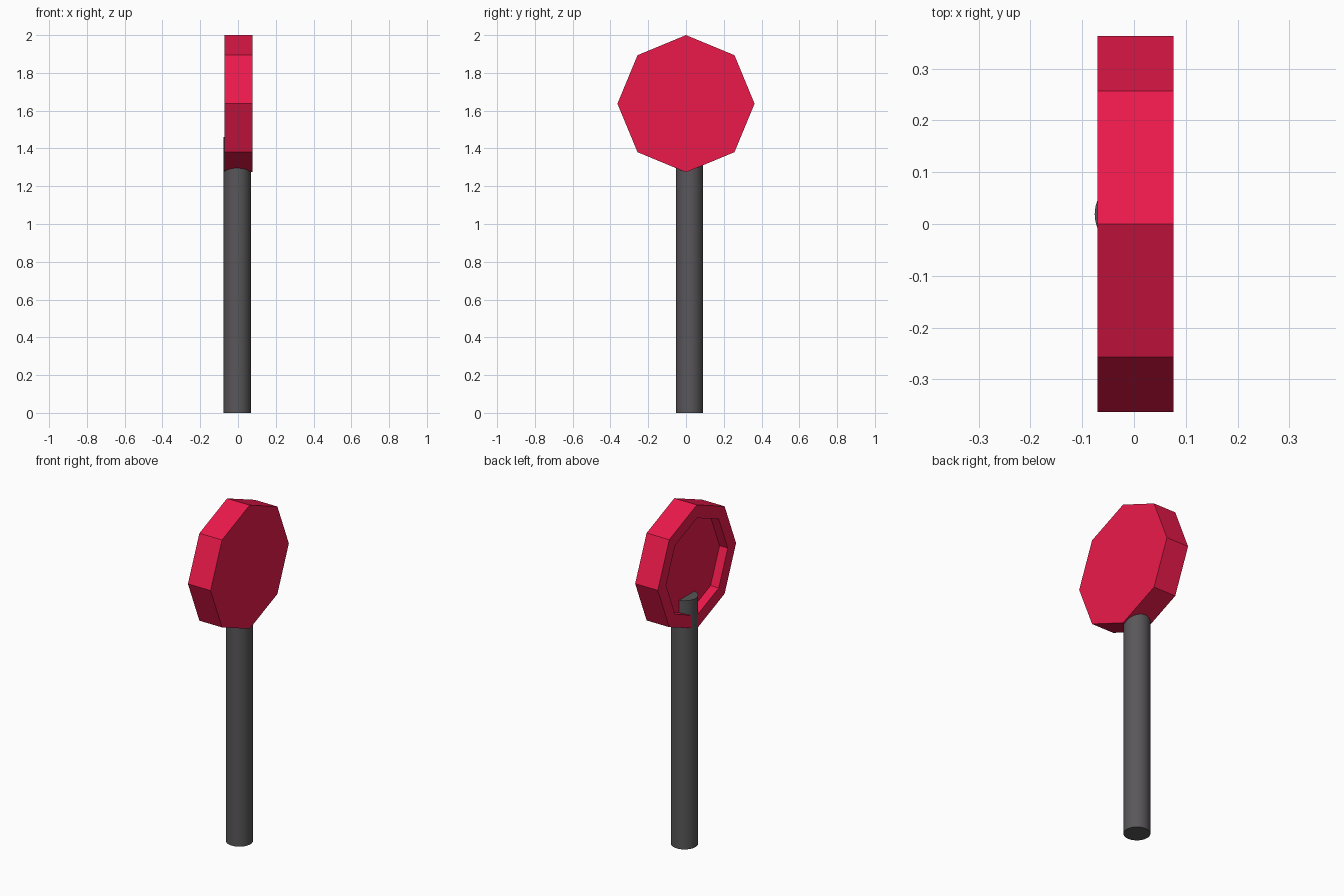
import bpy, bmesh
from math import radians
from mathutils import Matrix, Vector

if "Cube" in bpy.data.objects:
    bpy.data.objects.remove(bpy.data.objects["Cube"])


def material(name, rgb):
    mat = bpy.data.materials.new(name)
    mat.diffuse_color = (*rgb, 1)
    mat.use_nodes = True
    mat.node_tree.nodes["Principled BSDF"].inputs["Base Color"].default_value = mat.diffuse_color
    return mat


def add_object(name, bm, mat):
    bmesh.ops.recalc_face_normals(bm, faces=bm.faces)
    mesh = bpy.data.meshes.new(name)
    bm.to_mesh(mesh)
    bm.free()
    mesh.materials.append(mat)
    obj = bpy.data.objects.new(name, mesh)
    bpy.context.collection.objects.link(obj)
    return obj


# Octagonal sign plate standing on a corner, facing +x
RADIUS, X_BACK, X_FRONT = 0.363, -0.071, 0.076
bm = bmesh.new()
place = (Matrix.Translation(((X_BACK + X_FRONT) / 2, 0, 2 - RADIUS))
         @ Matrix.Rotation(radians(90), 4, 'Y'))
bmesh.ops.create_cone(bm, cap_ends=True, segments=8, radius1=RADIUS,
                      radius2=RADIUS, depth=X_FRONT - X_BACK, matrix=place)

# Shallow recess in the back, leaving a raised rim
bm.normal_update()
back = min(bm.faces, key=lambda f: f.calc_center_median().x)
bmesh.ops.inset_region(bm, faces=[back], thickness=0.077)
floor = bmesh.ops.extrude_discrete_faces(bm, faces=[back])['faces'][0]
bmesh.ops.translate(bm, verts=floor.verts, vec=Vector((0.053, 0, 0)))
add_object("sign_plate", bm, material("red", (0.83, 0.01, 0.07)))

# Round post, running up into the recess
POST_R, POST_TOP = 0.072, 1.46
bm = bmesh.new()
bmesh.ops.create_cone(bm, cap_ends=True, segments=32, radius1=POST_R,
                      radius2=POST_R, depth=POST_TOP,
                      matrix=Matrix.Translation((-0.004, 0.019, POST_TOP / 2)))
post = add_object("post", bm, material("dark_grey", (0.1, 0.095, 0.1)))
bpy.context.view_layer.objects.active = post
post.select_set(True)
bpy.ops.object.shade_smooth_by_angle(angle=radians(30))
